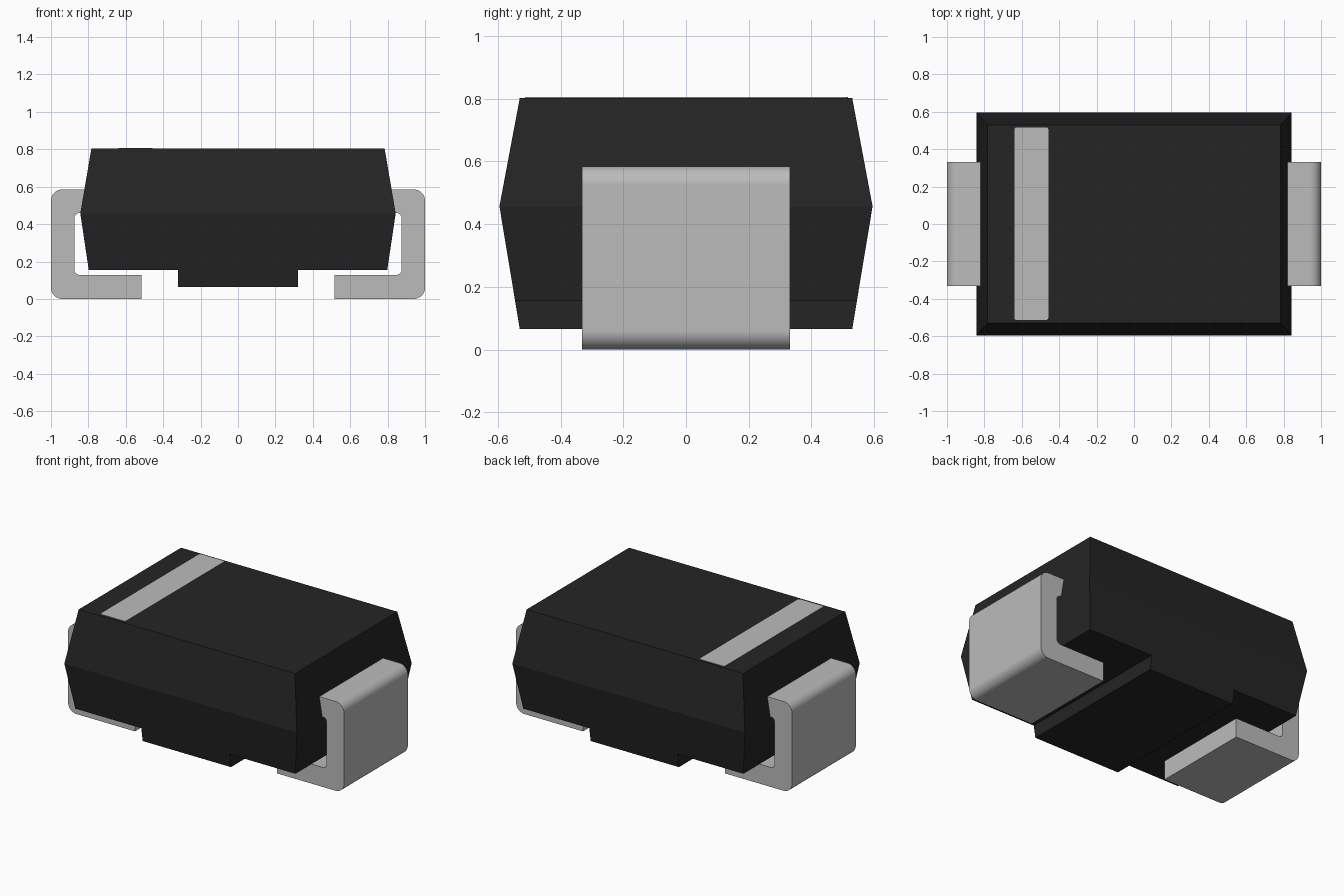
import bpy, bmesh, math

cube = bpy.data.objects.get("Cube")
if cube:
    bpy.data.objects.remove(cube, do_unlink=True)


def material(name, value, rough):
    m = bpy.data.materials.new(name)
    m.use_nodes = True
    colour = (value, value, value, 1)
    m.diffuse_color = colour
    bsdf = m.node_tree.nodes["Principled BSDF"]
    bsdf.inputs["Base Color"].default_value = colour
    bsdf.inputs["Roughness"].default_value = rough
    return m


black = material("black plastic", 0.018, 0.6)
silver = material("silver grey", 0.5, 0.5)


def make_object(name, bm, mat):
    bmesh.ops.recalc_face_normals(bm, faces=bm.faces)
    me = bpy.data.meshes.new(name)
    bm.to_mesh(me)
    bm.free()
    me.materials.append(mat)
    ob = bpy.data.objects.new(name, me)
    bpy.context.scene.collection.objects.link(ob)
    return ob


def loft(name, levels, mat):
    """Stack of centred rectangles (z, half x, half y), capped at both ends."""
    bm = bmesh.new()
    rings = [[bm.verts.new((sx * hx, sy * hy, z))
              for sx, sy in ((-1, -1), (1, -1), (1, 1), (-1, 1))]
             for z, hx, hy in levels]
    for a, b in zip(rings, rings[1:]):
        for i in range(4):
            j = (i + 1) % 4
            bm.faces.new((a[i], a[j], b[j], b[i]))
    bm.faces.new(rings[0][::-1])
    bm.faces.new(rings[-1])
    return make_object(name, bm, mat)


def rounded(points, steps=8):
    """Outline from (u, v, radius) corners; radius 0 stays sharp."""
    out = []
    n = len(points)
    for i, (u, v, r) in enumerate(points):
        if r == 0:
            out.append((u, v))
            continue
        (pu, pv, _), (nu, nv, _) = points[i - 1], points[(i + 1) % n]
        a, b = math.hypot(pu - u, pv - v), math.hypot(nu - u, nv - v)
        d0 = ((pu - u) / a, (pv - v) / a)
        d1 = ((nu - u) / b, (nv - v) / b)
        # right-angle corner: the arc centre lies r along both edges
        for k in range(steps + 1):
            t = math.pi / 2 * k / steps
            p, q = r * (1 - math.sin(t)), r * (1 - math.cos(t))
            out.append((u + d0[0] * p + d1[0] * q, v + d0[1] * p + d1[1] * q))
    return out


def extrude(name, outline, vector, mat):
    bm = bmesh.new()
    face = bm.faces.new([bm.verts.new(p) for p in outline])
    res = bmesh.ops.extrude_face_region(bm, geom=[face], use_keep_orig=True)
    verts = [e for e in res["geom"] if isinstance(e, bmesh.types.BMVert)]
    bmesh.ops.translate(bm, verts=verts, vec=vector)
    return make_object(name, bm, mat)


# Moulded case, widest at the parting line, with a central standoff below
loft("case", [(0.155, 0.798, 0.545), (0.457, 0.843, 0.595),
              (0.803, 0.784, 0.53)], black)
loft("standoff", [(0.065, 0.32, 0.53), (0.155, 0.32, 0.545)], black)

# Polarity stripe on the top
stripe = rounded([(-0.64, -0.513, 0.012), (-0.458, -0.513, 0.012),
                  (-0.458, 0.517, 0.012), (-0.64, 0.517, 0.012)], 4)
extrude("polarity_stripe", [(x, y, 0.801) for x, y in stripe],
        (0, 0, 0.005), silver)

# C-shaped leads wrapped around both ends
lead = rounded([(0.515, 0, 0), (1, 0, 0.06), (1, 0.585, 0.06), (0.79, 0.585, 0),
                (0.79, 0.46, 0), (0.875, 0.46, 0.03), (0.875, 0.128, 0.03),
                (0.515, 0.128, 0)])
for side, name in ((1, "left_lead"), (-1, "right_lead")):
    ob = extrude(name, [(side * x, -0.331, z) for x, z in lead],
                 (0, 0.662, 0), silver)
    bpy.ops.object.select_all(action="DESELECT")
    ob.select_set(True)
    bpy.context.view_layer.objects.active = ob
    bpy.ops.object.shade_smooth_by_angle(angle=math.radians(30))
    wn = ob.modifiers.new("flat_sides", "WEIGHTED_NORMAL")
    wn.keep_sharp = True
